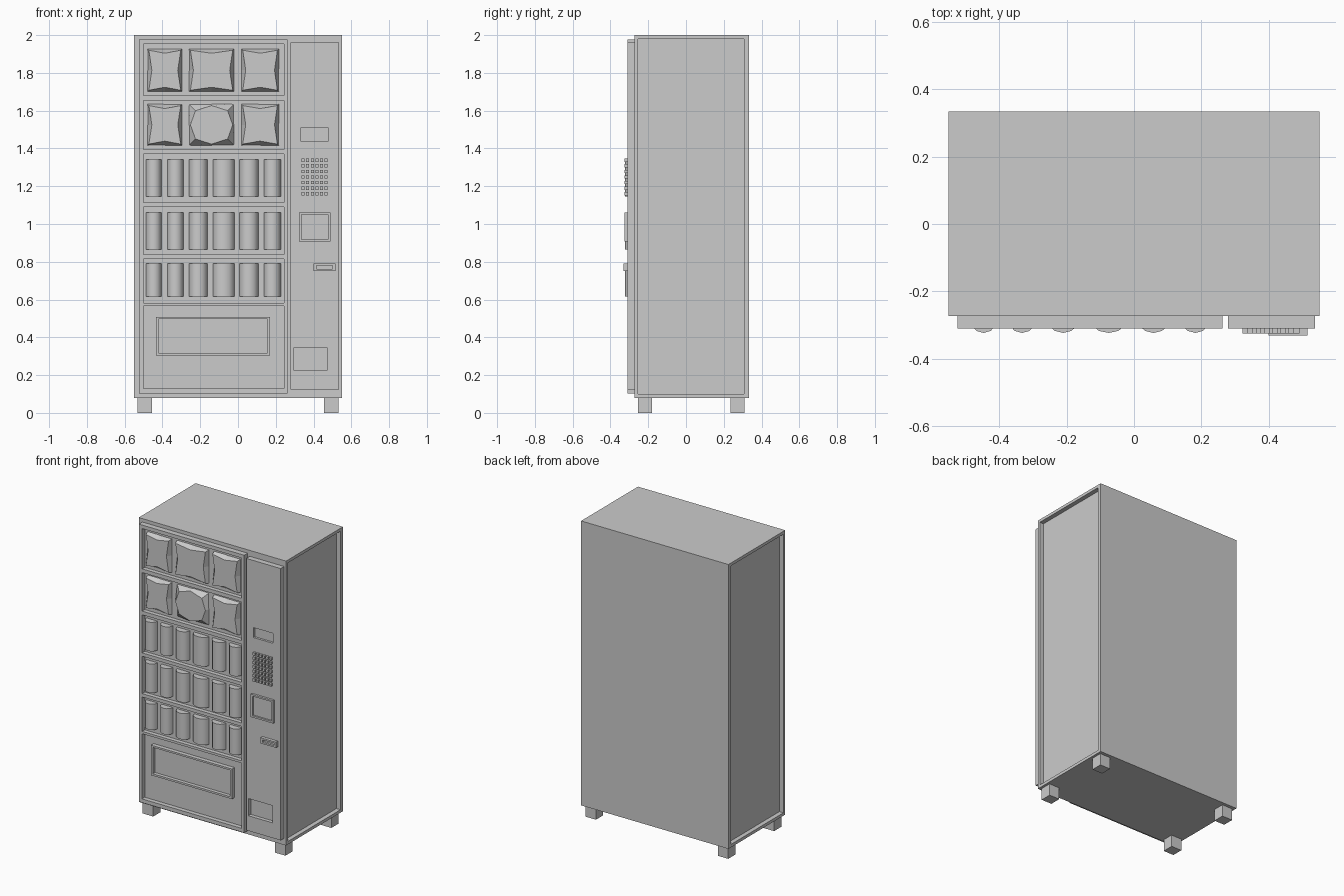
import bpy, math

if "Cube" in bpy.data.objects:
    bpy.data.objects.remove(bpy.data.objects["Cube"])


def make(name, verts, faces):
    me = bpy.data.meshes.new(name)
    me.from_pydata(verts, [], faces)
    me.update()
    ob = bpy.data.objects.new(name, me)
    bpy.context.collection.objects.link(ob)
    return ob


def box(name, x0, x1, y0, y1, z0, z1):
    v = [(x, y, z) for x in (x0, x1) for y in (y0, y1) for z in (z0, z1)]
    f = [(0, 1, 3, 2), (4, 6, 7, 5), (0, 4, 5, 1), (2, 3, 7, 6), (0, 2, 6, 4), (1, 5, 7, 3)]
    return make(name, v, f)


def cut(ob, *dims):
    cutter = box("cutter", *dims)
    cutter.hide_render = True
    mod = ob.modifiers.new("recess", 'BOOLEAN')
    mod.operation, mod.solver, mod.object = 'DIFFERENCE', 'EXACT', cutter
    bpy.context.view_layer.objects.active = ob
    bpy.ops.object.modifier_apply(modifier=mod.name)
    bpy.data.objects.remove(cutter)


def loft(name, back, front):
    # prism between two rings of points, both listed counter-clockwise from the front
    n = len(back)
    f = [tuple(range(n, 2 * n)), tuple(reversed(range(n)))]
    f += [(i, (i + 1) % n, n + (i + 1) % n, n + i) for i in range(n)]
    return make(name, back + front, f)


# Cabinet with recessed side panels
body = box("cabinet_body", -0.55, 0.55, -0.273, 0.333, 0.08, 2.0)
for s in (-1, 1):
    xs = sorted((s * 0.52, s * 0.6))
    cut(body, *xs, -0.253, 0.307, 0.10, 1.98)

# Feet
for sx in (-1, 1):
    for y, side in ((-0.255, "front"), (0.235, "rear")):
        xs = sorted((sx * 0.455, sx * 0.533))
        box(side + "_foot", *xs, y, y + 0.076, 0, 0.08)

# Display door with deep window opening
F = -0.31
B = -0.28
door = box("display_door", -0.523, 0.263, F, -0.272, 0.103, 1.977)
cut(door, -0.50, 0.243, -0.4, B, 0.128, 1.953)

# Shelves
for z0, z1 in ((1.655, 1.68), (1.37, 1.395), (1.09, 1.113), (0.815, 0.838), (0.567, 0.583)):
    box("shelf", -0.501, 0.244, -0.308, B + 0.003, z0, z1)

# Snack bags
def bag(x0, x1, z0, z1, corner, mid):
    xm, zm = (x0 + x1) / 2, (z0 + z1) / 2
    ring = [(x0, z0), (xm, z0), (x1, z0), (x1, zm), (x1, z1), (xm, z1), (x0, z1), (x0, zm)]
    sign = lambda a: (a > 1e-6) - (a < -1e-6)
    front = []
    for i, (x, z) in enumerate(ring):
        d = mid if i % 2 else corner
        front.append((x - sign(x - xm) * d, -0.308, z - sign(z - zm) * d))
    loft("snack_bag", [(x, B + 0.003, z) for x, z in ring], front)


for r, (z0, z1) in enumerate(((1.70, 1.928), (1.415, 1.635))):
    for c, (x0, x1) in enumerate(((-0.48, -0.295), (-0.26, -0.02), (0.017, 0.217))):
        if (r, c) == (1, 1):
            bag(x0, x1, z0, z1, 0.035, 0.008)
        else:
            bag(x0, x1, z0, z1, 0.008, 0.024)

# Drink cans: half-round fronts
cans = ((-0.488, -0.404), (-0.375, -0.288), (-0.259, -0.161),
        (-0.132, -0.018), (0.008, 0.108), (0.137, 0.227))
for z0, z1 in ((1.146, 1.342), (0.865, 1.061), (0.615, 0.79)):
    for x0, x1 in cans:
        xm, r = (x0 + x1) / 2, (x1 - x0) / 2
        arc = [math.pi * (1 + i / 6) for i in range(7)]
        pts = [(xm + r * math.cos(a), -0.278 + 0.045 * math.sin(a)) for a in arc]
        can = loft("drink_can", [(x, y, z0) for x, y in pts], [(x, y, z1) for x, y in pts])
        bpy.ops.object.select_all(action='DESELECT')
        can.select_set(True)
        bpy.context.view_layer.objects.active = can
        bpy.ops.object.shade_smooth_by_angle(angle=math.radians(40))

# Delivery tray frame
tray = box("delivery_tray", -0.435, 0.17, -0.308, B + 0.003, 0.305, 0.508)
cut(tray, -0.421, 0.157, -0.4, -0.284, 0.318, 0.496)

# Control panel with recessed display and change return
panel = box("control_panel", 0.279, 0.536, F, -0.272, 0.125, 1.96)
cut(panel, 0.332, 0.478, -0.4, -0.295, 1.44, 1.507)
cut(panel, 0.295, 0.475, -0.4, -0.285, 0.227, 0.343)

# Keypad
for i in range(6):
    for j in range(7):
        x, z = 0.337 + i * 0.0242, 1.152 + j * 0.0293
        box("keypad_key", x, x + 0.016, -0.325, F + 0.003, z, z + 0.018)

# Note reader frame
reader = box("note_reader", 0.322, 0.49, -0.325, F + 0.003, 0.907, 1.061)
cut(reader, 0.336, 0.477, -0.4, -0.313, 0.919, 1.05)

# Coin slot
slot = box("coin_slot", 0.399, 0.515, -0.331, F + 0.003, 0.752, 0.79)
cut(slot, 0.415, 0.499, -0.4, -0.317, 0.763, 0.779)
